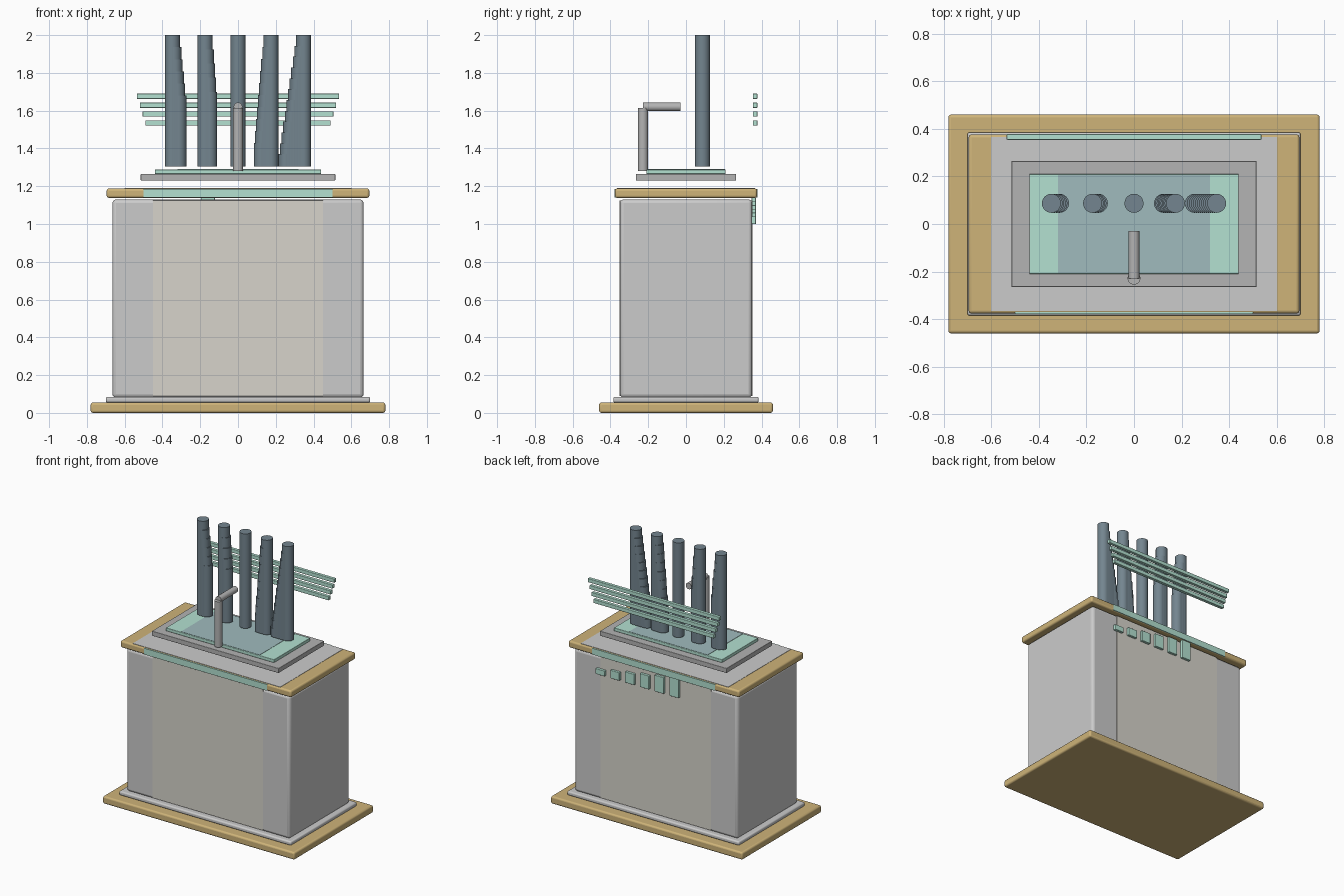
import bpy, math
from mathutils import Vector

if "Cube" in bpy.data.objects:
    bpy.data.objects.remove(bpy.data.objects["Cube"])


def material(name, r, g, b):
    m = bpy.data.materials.new(name)
    lin = [(c / 255) ** 2.2 for c in (r, g, b)]
    m.diffuse_color = (*lin, 1)
    m.use_nodes = True
    m.node_tree.nodes["Principled BSDF"].inputs["Base Color"].default_value = m.diffuse_color
    return m


TAN = material("tan", 205, 178, 120)
GREEN = material("pale_green", 178, 224, 208)
SLATE = material("slate", 115, 132, 142)
BEIGE = material("beige", 214, 211, 202)
TEAL = material("teal", 158, 186, 188)
STEEL = material("steel", 178, 178, 178)


def finish(ob, name, mat):
    ob.name = name
    if mat:
        ob.data.materials.append(mat)
    bpy.ops.object.shade_smooth_by_angle(angle=math.radians(35))
    return ob


def box(name, x, y, z, mat=None, bevel=0.0):
    """Box given by (min, max) ranges on each axis."""
    bpy.ops.mesh.primitive_cube_add(size=1)
    ob = bpy.context.object
    for v in ob.data.vertices:
        v.co = Vector([r[0] if c < 0 else r[1] for r, c in zip((x, y, z), v.co)])
    if bevel:
        b = ob.modifiers.new("bevel", 'BEVEL')
        b.width, b.segments = bevel, 3
    return finish(ob, name, mat)


def slab(name, hx, hy, z0, z1, mat=None, bevel=0.0):
    return box(name, (-hx, hx), (-hy, hy), (z0, z1), mat, bevel)


def rod(name, a, b, r, mat, sides=24):
    a, b = Vector(a), Vector(b)
    bpy.ops.mesh.primitive_cylinder_add(vertices=sides, radius=r, depth=(b - a).length,
                                        location=(a + b) / 2)
    ob = bpy.context.object
    ob.rotation_euler = (b - a).to_track_quat('Z', 'Y').to_euler()
    return finish(ob, name, mat)


# Cabinet: base, plinth, body and lid
slab("base", 0.78, 0.46, 0.0, 0.055, TAN, 0.012)
slab("plinth", 0.70, 0.385, 0.055, 0.085, None, 0.01)
slab("body", 0.665, 0.35, 0.08, 1.13, None, 0.02)
slab("lid", 0.695, 0.376, 1.138, 1.188, TAN, 0.012)

# Thin coloured facings
for s, side in ((-1, "front"), (1, "back")):
    box(side + "_panel", (-0.45, 0.45), sorted((s * 0.345, s * 0.352)), (0.09, 1.125), BEIGE)
    box(side + "_lid_strip", (-0.5, 0.5), sorted((s * 0.37, s * 0.378)), (1.14, 1.186), GREEN)
slab("lid_inlay", 0.60, 0.366, 1.18, 1.19)

# Raised tray above the lid
slab("tray", 0.515, 0.265, 1.23, 1.265, STEEL, 0.003)
slab("tray_pad", 0.44, 0.21, 1.265, 1.288, GREEN, 0.003)
slab("pad_inlay", 0.32, 0.206, 1.27, 1.29, TEAL)

# Fanned pipes: each is a row of upright tubes that get shorter sideways
PIPES = [(-0.347, 0.034, 6, 0.32), (-0.174, 0.024, 5, 0.30), (0, 0, 1, 0),
         (0.174, -0.050, 10, 0.57), (0.347, -0.093, 12, 0.63)]
for i, (x, shift, count, drop) in enumerate(PIPES):
    for j in range(count):
        t = j / max(count - 1, 1)
        px = x + shift * t
        rod(f"pipe_{i}_{j}", (px, 0.087, 1.305), (px, 0.087, 2.0 - drop * t), 0.04, SLATE)

# Spout
rod("spout_riser", (0, -0.228, 1.28), (0, -0.228, 1.615), 0.027, STEEL)
rod("spout_arm", (0, -0.228, 1.62), (0, -0.03, 1.62), 0.023, STEEL)

# Back rails, widening upwards
for i in range(4):
    z, hx = 1.535 + 0.047 * i, 0.49 + 0.015 * i
    box(f"rail_{i}", (-hx, hx), (0.354, 0.378), (z - 0.014, z + 0.014), GREEN, 0.003)

# Stepped bars on the back
for i in range(6):
    x = 0.44 - 0.12 * i
    box(f"step_bar_{i}", (x - 0.037, x + 0.037), (0.347, 0.37), (1.0, 1.04 + 0.02 * i), GREEN, 0.003)
